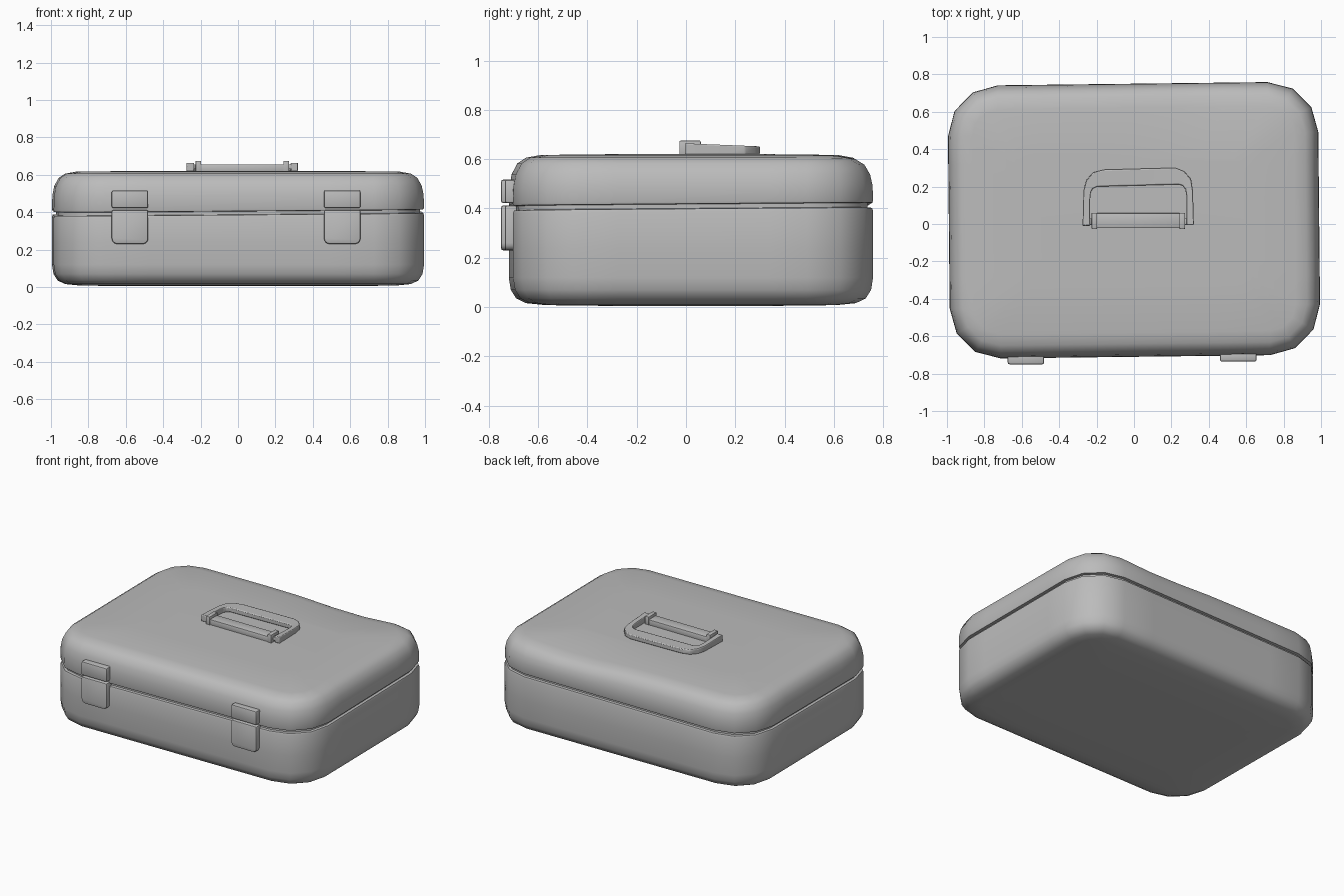
import bpy, bmesh, math
from mathutils import Vector

if "Cube" in bpy.data.objects:
    bpy.data.objects.remove(bpy.data.objects["Cube"])

grey = bpy.data.materials.new("plain grey")
grey.use_nodes = True
grey.diffuse_color = (0.5, 0.5, 0.5, 1)
grey.node_tree.nodes["Principled BSDF"].inputs["Base Color"].default_value = (0.5, 0.5, 0.5, 1)


def finish(bm, name, angle=40):
    bmesh.ops.recalc_face_normals(bm, faces=bm.faces)
    mesh = bpy.data.meshes.new(name)
    bm.to_mesh(mesh)
    bm.free()
    mesh.materials.append(grey)
    obj = bpy.data.objects.new(name, mesh)
    bpy.context.collection.objects.link(obj)
    bpy.ops.object.select_all(action="DESELECT")
    obj.select_set(True)
    bpy.context.view_layer.objects.active = obj
    bpy.ops.object.shade_smooth_by_angle(angle=math.radians(angle))
    return obj


def rounded_rect(inset):
    """Outline of the case, with straight sides split for the gentle warping."""
    hx, hy = 0.99 - inset, 0.73 - inset
    r = max(0.27 - inset, 0.06)
    corners = []
    for k, (sx, sy) in enumerate([(1, 1), (-1, 1), (-1, -1), (1, -1)]):
        arc = [math.radians(90 * k + 30 * i) for i in range(4)]
        corners.append([Vector((sx * (hx - r) + r * math.cos(a),
                                sy * (hy - r) + r * math.sin(a))) for a in arc])
    points = []
    for k, arc in enumerate(corners):
        points += arc
        start, end = arc[-1], corners[(k + 1) % 4][0]
        points += [start.lerp(end, i / 6) for i in range(1, 6)]
    return points


def warp(x, y, z):
    """Slightly skewed outline, tilted seam and a dent in the rear lid edge."""
    seam = math.exp(-((z - 0.4) / 0.08) ** 2)
    dent = 0.022 * math.exp(-((x - 0.4) / 0.3) ** 2)
    dent *= min(max((y - 0.35) / 0.25, 0), 1) * min(max((z - 0.5) / 0.1, 0), 1)
    return (x - 0.01 * y, y + 0.02 + 0.012 * x,
            z + seam * 0.008 * (x + y) - dent)


def shell(name, profile):
    """Loft (inset, height) rings and close the last one."""
    bm = bmesh.new()
    rings = [[bm.verts.new(warp(p.x, p.y, z)) for p in rounded_rect(inset)]
             for inset, z in profile]
    for low, high in zip(rings, rings[1:]):
        for i in range(len(low)):
            j = (i + 1) % len(low)
            bm.faces.new((low[i], low[j], high[j], high[i]))
    bm.faces.new(rings[-1])
    return finish(bm, name)


# Case halves, each running from the recessed seam out to its closed side
shell("case_base", [(0.022, 0.412), (0.022, 0.393), (0.004, 0.391), (0, 0.38),
                    (0, 0.24), (0, 0.12), (0.008, 0.07), (0.03, 0.035),
                    (0.07, 0.016), (0.15, 0.008), (0.4, 0.005)])
shell("case_lid", [(0.022, 0.398), (0.022, 0.41), (0.003, 0.412), (0, 0.422),
                   (0.002, 0.49), (0.012, 0.54), (0.035, 0.583),
                   (0.07, 0.606), (0.13, 0.617), (0.4, 0.62)])


def block(name, low, high, bevel, round_bottom=0):
    bm = bmesh.new()
    bmesh.ops.create_cube(bm, size=1)
    low, high = Vector(low), Vector(high)
    for v in bm.verts:
        v.co = Vector([low[i] + (v.co[i] + 0.5) * (high[i] - low[i]) for i in range(3)])
    if round_bottom:
        edges = [e for e in bm.edges
                 if all(abs(v.co.z - low.z) < 1e-5 for v in e.verts)
                 and abs(e.verts[0].co.x - e.verts[1].co.x) < 1e-5]
        bmesh.ops.bevel(bm, geom=edges, offset=round_bottom, segments=4,
                        affect="EDGES", profile=0.5)
    edges = [e for e in bm.edges if e.calc_face_angle(0) > 0.7
             or all(abs(v.co.y - low.y) < 1e-5 for v in e.verts)]
    bmesh.ops.bevel(bm, geom=edges, offset=bevel, segments=2,
                    affect="EDGES", profile=0.5)
    return finish(bm, name)


# Two-piece clasps on the front
for side, x, y in (("right", -0.675, -0.75), ("left", 0.46, -0.735)):
    block(side + "_clasp_top", (x, y, 0.422), (x + 0.195, -0.685, 0.517), 0.009)
    block(side + "_clasp_bottom", (x, y, 0.23), (x + 0.195, -0.685, 0.412), 0.009, 0.03)

# Folding handle: U-shaped loop lying on the lid
outer = [(-0.275, -0.01), (-0.27, 0.18), (-0.255, 0.235), (-0.22, 0.275), (-0.16, 0.29),
         (0.02, 0.295), (0.22, 0.3), (0.27, 0.28), (0.305, 0.24), (0.315, 0.18), (0.32, -0.005)]
inner = [(-0.235, -0.01), (-0.235, 0.13), (-0.232, 0.165), (-0.222, 0.188), (-0.2, 0.2),
         (0.02, 0.206), (0.24, 0.212), (0.262, 0.205), (0.275, 0.185), (0.28, 0.15), (0.282, -0.005)]
bm = bmesh.new()
rows = []
for a, b in zip(outer, inner):
    top = 0.664 - 0.04 * max(a[1], 0)
    rows.append([bm.verts.new((p[0], p[1], z)) for p, z in
                 ((a, 0.62), (b, 0.62), (b, top), (a, top))])
for r, s in zip(rows, rows[1:]):
    for i in range(4):
        j = (i + 1) % 4
        bm.faces.new((r[i], r[j], s[j], s[i]))
bm.faces.new(rows[0])
bm.faces.new(rows[-1])
handle = finish(bm, "handle_loop")
bevel = handle.modifiers.new("soft edges", "BEVEL")
bevel.width = 0.005
bevel.segments = 2

# Hinge bar with raised collars at both ends
block("hinge_bar", (-0.205, -0.022, 0.612), (0.25, 0.058, 0.656), 0.006)
for side, x in (("right", -0.227), ("left", 0.243)):
    block(side + "_hinge_collar", (x, -0.027, 0.612), (x + 0.03, 0.06, 0.675), 0.005)
for side, x in (("right", -0.24), ("left", 0.265)):
    block(side + "_hinge_pin", (x, -0.005, 0.63), (x + 0.022, 0.03, 0.655), 0.004)
